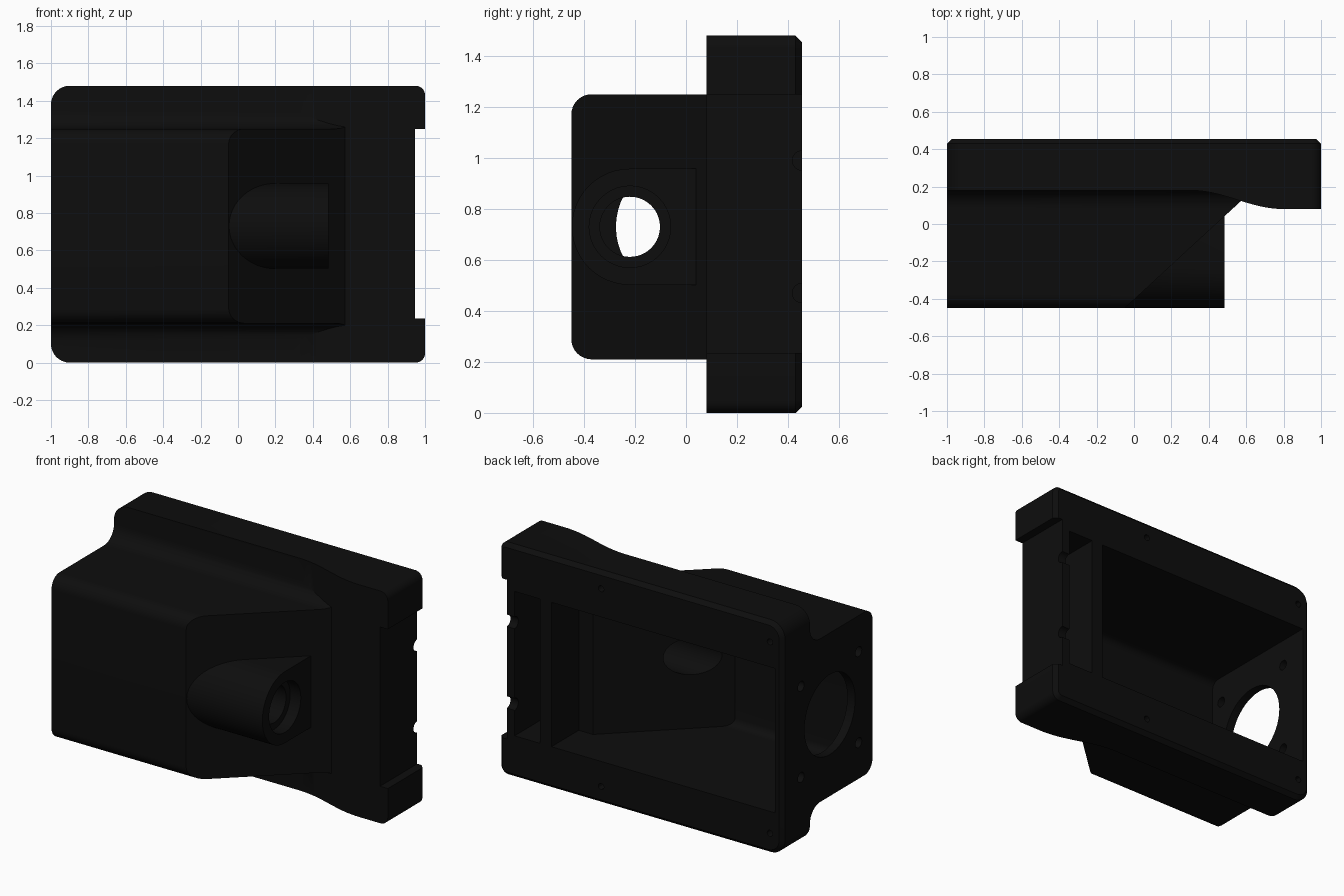
import bpy, bmesh, math

if "Cube" in bpy.data.objects:
    bpy.data.objects.remove(bpy.data.objects["Cube"])

black = bpy.data.materials.new("matte_black")
black.diffuse_color = (0.004, 0.004, 0.004, 1)
black.use_nodes = True
black.node_tree.nodes["Principled BSDF"].inputs["Base Color"].default_value = black.diffuse_color
MID = 0.73  # height of the horizontal centre line


def prism(name, pts, axis, a, b, chamfer=None):
    """Extrude a 2D outline along an axis: x -> (y,z), y -> (x,z), z -> (x,y)."""
    def place(p, t):
        u, v = p
        return {'x': (t, u, v), 'y': (u, t, v), 'z': (u, v, t)}[axis]
    levels = [(a, pts), (b, pts)]
    if chamfer:
        levels = [(a, pts), (b - chamfer[0], pts), (b, chamfer[1])]
    bm = bmesh.new()
    rings = [[bm.verts.new(place(p, t)) for p in outline] for t, outline in levels]
    n = len(pts)
    for lo, hi in zip(rings, rings[1:]):
        for i in range(n):
            j = (i + 1) % n
            bm.faces.new((lo[i], lo[j], hi[j], hi[i]))
    bm.faces.new(rings[0][::-1])
    bm.faces.new(rings[-1])
    bmesh.ops.recalc_face_normals(bm, faces=bm.faces)
    me = bpy.data.meshes.new(name)
    bm.to_mesh(me)
    bm.free()
    ob = bpy.data.objects.new(name, me)
    me.materials.append(black)
    bpy.context.collection.objects.link(ob)
    return ob


def arc(cx, cy, r, a0, a1, n=8):
    return [(cx + r * math.cos(math.radians(a0 + (a1 - a0) * i / n)),
             cy + r * math.sin(math.radians(a0 + (a1 - a0) * i / n))) for i in range(n + 1)]


def rod(axis, u, v, r, a, b, n=40):
    return prism("cutter", arc(u, v, r, 0, 360, n)[:-1], axis, a, b)


def block(x0, x1, y0, y1, z0, z1):
    return prism("cutter", [(x0, y0), (x1, y0), (x1, y1), (x0, y1)], 'z', z0, z1)


def boolean(target, tool, op):
    mod = target.modifiers.new(op, 'BOOLEAN')
    mod.operation, mod.solver, mod.object = op, 'EXACT', tool
    bpy.context.view_layer.objects.active = target
    bpy.ops.object.modifier_apply(modifier=mod.name)
    bpy.data.objects.remove(tool)


def plate_outline(d):
    """Rounded flange outline in x,z, inset by d."""
    x0, x1, z0, z1 = -1 + d, 1 - d, d, 1.48 - d
    a, b = 0.1 - d, 0.05 - d
    return (arc(x0 + a, z0 + a, a, 180, 270) + arc(x1 - b, z0 + b, b, 270, 360)
            + arc(x1 - b, z1 - b, b, 0, 90) + arc(x0 + a, z1 - a, a, 90, 180))


# Flange: wavy front face, rounded corners, chamfered back edge
wave = [(0.3 + 0.5 * i / 16, 0.13 + 0.05 * math.cos(math.pi * i / 16)) for i in range(17)]
housing = prism("housing", [(-1.1, 0.18)] + wave + [(1.1, 0.08), (1.1, 0.6), (-1.1, 0.6)],
                'z', -0.1, 1.6)
boolean(housing, prism("cutter", plate_outline(0), 'y', 0, 0.455, (0.025, plate_outline(0.025))),
        'INTERSECT')

# Box section: rounded front edges, flared foot where it meets the flange
r = 0.08
half = arc(-0.45 + r, 1.25 - r, r, 180, 90) + arc(0.08, 1.35, 0.1, 270, 360) + [(0.3, 1.35)]
section = half + [(y, 2 * MID - z) for y, z in reversed(half)]
box = prism("box", section, 'x', -1, 0.8)
boolean(box, prism("cutter", [(-1.2, -0.6), (-0.213, -0.6), (0.656, 0.2), (0.656, 0.3), (-1.2, 0.3)],
                   'z', -0.2, 1.8), 'INTERSECT')
boolean(housing, box, 'UNION')

# Cable boss on the sloping face
boss = prism("boss", arc(-0.22, MID, 0.228, 90, 270, 24) + [(0.04, MID - 0.228), (0.04, MID + 0.228)],
             'x', -0.15, 0.485)
boolean(housing, boss, 'UNION')

# Main cavity, open at the back
r = 0.05
inner = arc(-0.39 + r, 1.19 - r, r, 180, 90, 5) + [(0.6, 1.19)]
cavity = prism("cutter", inner + [(y, 2 * MID - z) for y, z in reversed(inner)], 'x', -0.945, 0.63)
boolean(cavity, prism("cutter", [(-1.1, -0.5), (-0.19, -0.5), (0.53, 0.18), (0.8, 0.18),
                                 (0.8, 0.7), (-1.1, 0.7)], 'z', 0, 1.6), 'INTERSECT')
boolean(housing, cavity, 'DIFFERENCE')

# Shallow compartment and notch at the right end
boolean(housing, block(0.71, 0.89, 0.14, 0.6, 0.27, 1.19), 'DIFFERENCE')
boolean(housing, block(0.945, 1.2, -0.1, 0.6, 0.235, 1.25), 'DIFFERENCE')
for s in (-1, 1):  # wire grooves in the end wall
    boolean(housing, rod('x', 0.455, MID + s * 0.26, 0.038, 0.85, 1.1, 24), 'DIFFERENCE')

# Boss bore with counterbore
boolean(housing, rod('x', -0.22, MID, 0.118, -0.2, 0.6), 'DIFFERENCE')
boolean(housing, rod('x', -0.22, MID, 0.16, 0.41, 0.6), 'DIFFERENCE')

# Large round opening and four screw holes in the left wall
boolean(housing, rod('x', -0.02, MID, 0.255, -1.1, -0.9, 48), 'DIFFERENCE')
for sy in (-1, 1):
    for sz in (-1, 1):
        boolean(housing, rod('x', -0.02 + sy * 0.29, MID + sz * 0.29, 0.032, -1.1, -0.9, 16),
                'DIFFERENCE')

# Cover screw holes in the back rim
for x, dz in ((0.28, 0.63), (-0.91, 0.61)):
    for s in (-1, 1):
        boolean(housing, rod('y', x, 0.74 + s * dz, 0.02, 0.3, 0.6, 12), 'DIFFERENCE')

bpy.ops.object.select_all(action='DESELECT')
housing.select_set(True)
bpy.context.view_layer.objects.active = housing
bpy.ops.object.shade_smooth_by_angle(angle=math.radians(30))
